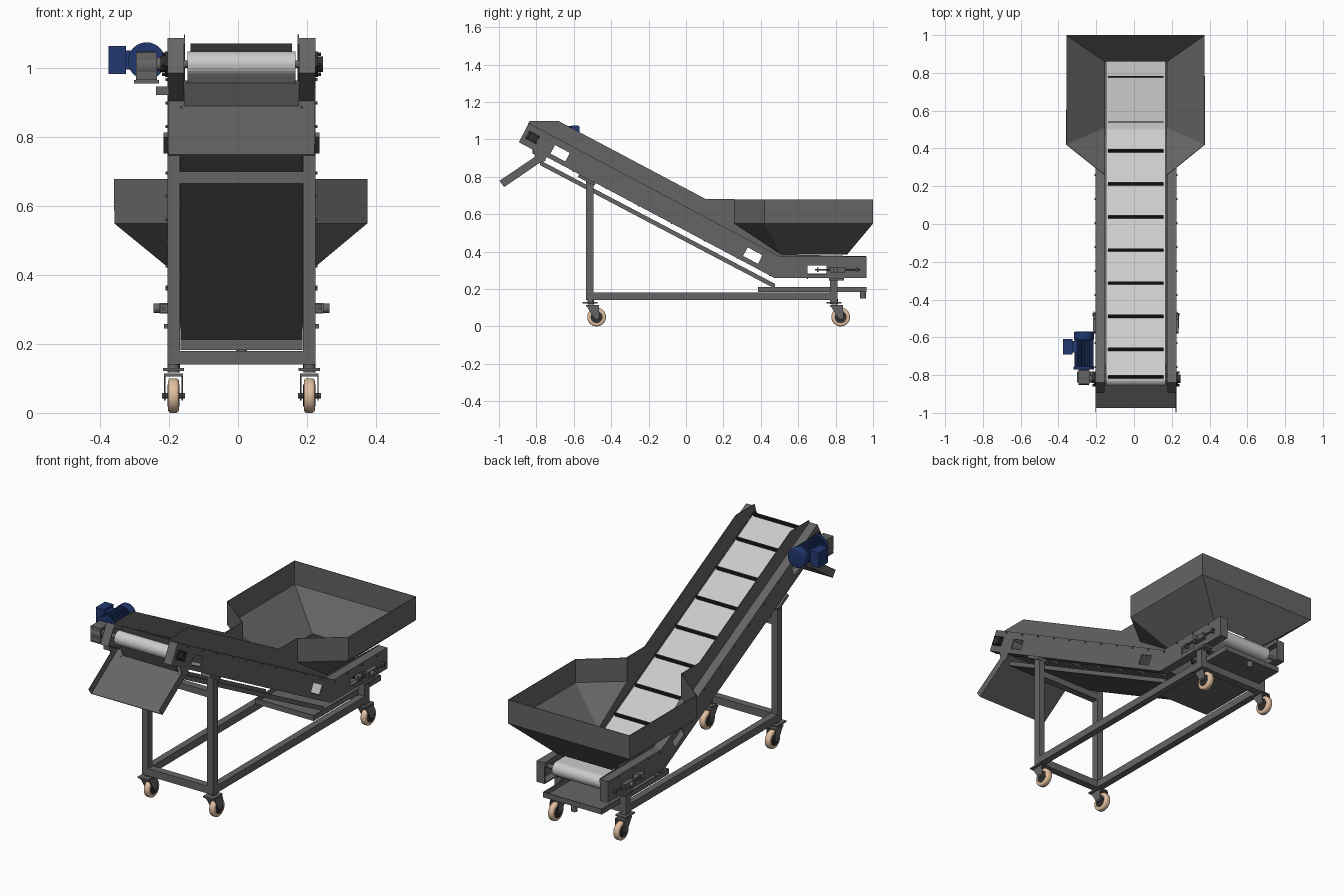
import bpy, bmesh
from math import sin, cos, tan, atan, pi, radians
from mathutils import Vector, Matrix

if "Cube" in bpy.data.objects:
    bpy.data.objects.remove(bpy.data.objects["Cube"])

CX = 0.01                        # conveyor centre line in x
A = atan(0.531)                  # incline angle
BEND = (0.49, 0.315)             # bend of the conveyor mid line (y, z)


def material(name, c):
    m = bpy.data.materials.new(name)
    m.diffuse_color = (*c, 1)
    m.use_nodes = True
    m.node_tree.nodes["Principled BSDF"].inputs["Base Color"].default_value = m.diffuse_color
    return m


STEEL = material("dark_steel", (0.13, 0.13, 0.13))
BELT = material("belt_light", (0.6, 0.6, 0.6))
DARK = material("dark_rubber", (0.03, 0.03, 0.03))
BLUE = material("motor_blue", (0.015, 0.04, 0.16))
TAN = material("tyre_tan", (0.75, 0.52, 0.35))


def finish(name, bm, mat=STEEL, smooth=False):
    bmesh.ops.recalc_face_normals(bm, faces=bm.faces)
    me = bpy.data.meshes.new(name)
    bm.to_mesh(me)
    bm.free()
    ob = bpy.data.objects.new(name, me)
    bpy.context.collection.objects.link(ob)
    me.materials.append(mat)
    if smooth:
        bpy.context.view_layer.objects.active = ob
        ob.select_set(True)
        bpy.ops.object.shade_smooth_by_angle(angle=radians(35))
        ob.select_set(False)
    return ob


def prism(name, pts, x0, x1, mat=STEEL):
    """Extrude a (y, z) outline from x0 to x1."""
    bm = bmesh.new()
    f = bm.faces.new([bm.verts.new((x0, y, z)) for y, z in pts])
    r = bmesh.ops.extrude_face_region(bm, geom=[f])
    bmesh.ops.translate(bm, vec=(x1 - x0, 0, 0),
                        verts=[v for v in r["geom"] if isinstance(v, bmesh.types.BMVert)])
    return finish(name, bm, mat)


def box(name, x, y, z, mat=STEEL):
    return prism(name, [(y[0], z[0]), (y[1], z[0]), (y[1], z[1]), (y[0], z[1])], x[0], x[1], mat)


def cyl(name, c, r, length, axis="X", mat=STEEL, segs=24, bevel=0):
    bm = bmesh.new()
    rot = {"X": Matrix.Rotation(pi / 2, 4, "Y"), "Y": Matrix.Rotation(pi / 2, 4, "X"), "Z": Matrix()}[axis]
    bmesh.ops.create_cone(bm, cap_ends=True, segments=segs, radius1=r, radius2=r, depth=length,
                          matrix=Matrix.Translation(c) @ rot)
    if bevel:
        rim = [e for e in bm.edges if any(len(f.verts) > 4 for f in e.link_faces)]
        bmesh.ops.bevel(bm, geom=rim, offset=bevel, segments=3, affect="EDGES", profile=0.5)
    return finish(name, bm, mat, True)


def sheet(name, verts, faces, t, mat=STEEL):
    bm = bmesh.new()
    vs = [bm.verts.new(v) for v in verts]
    for f in faces:
        bm.faces.new([vs[i] for i in f])
    ob = finish(name, bm, mat)
    m = ob.modifiers.new("thickness", "SOLIDIFY")
    m.thickness, m.offset = t, 0
    return ob


def at(y, off=0.0):
    """Point offset square to the conveyor mid line, at mid line position y."""
    if y > BEND[0]:
        return (y, BEND[1] + off)
    return (y + off * sin(A), BEND[1] + (BEND[0] - y) * tan(A) + off * cos(A))


def line(off, y0=-0.867, y1=0.965):
    return [at(y0, off), (BEND[0] + off * tan(A / 2), BEND[1] + off), at(y1, off)]


def strip(o0, o1, *ends):
    return line(o0, *ends) + line(o1, *ends)[::-1]


def tilted(y, off, length, height):
    """Rectangle aligned with the incline."""
    d = length / 2 * cos(A)
    return [at(y - d, off - height / 2), at(y + d, off - height / 2),
            at(y + d, off + height / 2), at(y - d, off + height / 2)]


# window cutters for the side channels
cutters = [prism("window_cutter", tilted(y, -0.006, 0.09, 0.052), -0.5, 0.5) for y in (-0.67, 0.36)]
cutters.append(box("window_cutter", (-0.5, 0.5), (0.65, 0.75), (0.28, 0.325)))
for c in cutters:
    c.hide_render = c.hide_viewport = True

HH = 0.0575
for s, side in ((-1, "left"), (1, "right")):
    X = lambda d: CX + s * d
    # side channel: web, flanges, end caps
    web = prism(side + "_channel_web", strip(-HH, HH), X(0.209), X(0.215))
    for c in cutters:
        m = web.modifiers.new("window", "BOOLEAN")
        m.object, m.solver = c, "EXACT"
    prism(side + "_channel_top_flange", strip(HH - 0.006, HH), X(0.167), X(0.209))
    prism(side + "_channel_bottom_flange", strip(-HH, -HH + 0.006), X(0.167), X(0.209))
    prism(side + "_head_cap", [at(-0.867, -HH), at(-0.862, -HH), at(-0.862, HH), at(-0.867, HH)], X(0.167), X(0.215))
    box(side + "_tail_cap", (X(0.167), X(0.215)), (0.96, 0.965), (0.2575, 0.3725))
    # upright guard plate that runs into the hopper
    prism(side + "_guard", line(0.038) + [(0.965, 0.375), (0.51, 0.385), (0.26, 0.55), (0.26, 0.68),
          (0.107, 0.68), (-0.68, 1.097), (-0.838, 1.097)], X(0.163), X(0.167))
    # bolts along the channel
    for i in range(14):
        y, z = at(-0.78 + i * 0.127, HH - 0.008)
        cyl(side + "_bolt", (X(0.216), y, z), 0.005, 0.008, segs=6)
    # head bearing and tail take-up
    y, z = at(-0.82)
    prism(side + "_head_bearing_plate", tilted(-0.82, 0, 0.065, 0.05), X(0.215), X(0.222), DARK)
    cyl(side + "_head_bearing", (X(0.225), y, z), 0.022, 0.022, mat=DARK)
    for a in (-0.025, 0.025):
        for o in (-0.018, 0.018):
            q = at(-0.82 + a, o)
            cyl(side + "_bearing_bolt", (X(0.225), *q), 0.006, 0.012, mat=DARK, segs=6)
    cyl(side + "_take_up_rod", (X(0.226), 0.81, 0.303), 0.005, 0.24, "Y", segs=10)
    box(side + "_take_up_block", (X(0.215), X(0.238)), (0.77, 0.85), (0.288, 0.318))
    cyl(side + "_take_up_boss", (X(0.235), 0.80, 0.303), 0.014, 0.04)
    for y in (0.70, 0.91):
        box(side + "_take_up_lug", (X(0.215), X(0.234)), (y, y + 0.008), (0.29, 0.316))
    # stand legs and lower rail
    prism(side + "_front_leg", [(-0.535, 0.14), (-0.495, 0.14), (-0.495, 0.776), (-0.535, 0.797)], X(0.178), X(0.215))
    box(side + "_rear_leg", (X(0.178), X(0.215)), (0.77, 0.81), (0.12, 0.265))
    box(side + "_leg_pad", (X(0.17), X(0.225)), (0.765, 0.845), (0.245, 0.258))
    box(side + "_lower_rail", (X(0.178), X(0.215)), (-0.495, 0.77), (0.14, 0.18))
    prism(side + "_leg_clamp", tilted(-0.5, -HH - 0.008, 0.1, 0.016), X(0.17), X(0.226))
    # casters
    for y, end in ((-0.515, "front"), (0.79, "rear")):
        n = side + "_" + end + "_caster_"
        x, w = X(0.197), y + 0.037
        box(n + "plate", (x - 0.031, x + 0.031), (y - 0.038, y + 0.042), (0.122, 0.13))
        cyl(n + "stem", (x, y + 0.005, 0.132), 0.017, 0.03, "Z")
        box(n + "fork_top", (x - 0.027, x + 0.027), (y - 0.02, w + 0.01), (0.106, 0.114))
        for d in (-0.025, 0.025):
            prism(n + "fork_side", [(y - 0.02, 0.114), (w + 0.012, 0.114), (w + 0.016, 0.045),
                  (w, 0.036), (w - 0.014, 0.045)], x + d - 0.002, x + d + 0.002)
        cyl(n + "tyre", (x, w, 0.05), 0.05, 0.032, mat=TAN, segs=32, bevel=0.009)
        cyl(n + "hub", (x, w, 0.05), 0.032, 0.036, mat=DARK)
        cyl(n + "axle", (x, w, 0.05), 0.008, 0.066, segs=8)

# stand cross bars
box("front_cross_bar", (-0.168, 0.188), (-0.535, -0.495), (0.14, 0.18))
box("upper_cross_bar", (-0.168, 0.188), (-0.535, -0.495), (0.665, 0.70))
box("rear_cross_bar", (-0.168, 0.188), (0.77, 0.81), (0.14, 0.18))

# belt loop around the two pulleys
R, TAIL, HEAD = 0.035, (0.88, 0.315), at(-0.82)
arc = lambda c, a0, n=12: [(c[0] + R * cos(a0 - pi * i / n), c[1] + R * sin(a0 - pi * i / n)) for i in range(n + 1)]
loop = arc(TAIL, pi / 2) + [line(-R)[1]] + arc(HEAD, 1.5 * pi - A) + [line(R)[1]]
n = len(loop)
belt = sheet("belt", [(x, *p) for x in (-0.147, 0.167) for p in loop],
             [(i, (i + 1) % n, n + (i + 1) % n, n + i) for i in range(n)], 0.005, BELT)
for name, c in (("head", HEAD), ("tail", TAIL)):
    cyl(name + "_pulley", (CX, *c), R - 0.003, 0.3)
    cyl(name + "_shaft", (CX, *c), 0.011, 0.46 if name == "head" else 0.42)

# cleats on the carrying and return sides
for i in range(10):
    for o, y in ((R, -0.84 + 0.175 * i), (-R, -0.75 + 0.175 * i)):
        if i == 9:
            y = 0.78
        if i < 9 and o > 0:
            y -= 0.02
        y = max(y, -0.83)
        h = 0.026 if o > 0 else -0.026
        prism("cleat", [at(y - 0.004, o), at(y + 0.004, o), at(y + 0.003, o + h), at(y - 0.003, o + h)],
              -0.137, 0.157, DARK)

# hopper: upright band over sloping panels, open towards the incline
L, Rr, li, ri = -0.357, 0.373, CX - 0.165, CX + 0.165
rim = [(li, 0.26), (L, 0.42), (L, 0.998), (Rr, 0.998), (Rr, 0.42), (ri, 0.26)]
hv = [(x, y, z) for z in (0.678, 0.55) for x, y in rim]
hv += [(li, 0.51, 0.385), (li, 0.86, 0.385), (ri, 0.86, 0.385), (ri, 0.51, 0.385)]
sheet("hopper", hv, [(i, i + 1, i + 7, i + 6) for i in range(5)] +
      [(6, 7, 12), (7, 8, 13, 12), (8, 9, 14, 13), (9, 10, 15, 14), (10, 11, 15)], 0.004)

# drip tray under the incline and collecting pan with drain
slope = lambda d: [(-0.78, 0.862 + d), (0.475, 0.202 + d)]
prism("incline_tray", slope(0) + slope(0.006)[::-1], -0.167, 0.187)
for x in (-0.167, 0.183):
    prism("incline_tray_lip", slope(0) + slope(0.026)[::-1], x, x + 0.004)
    box("pan_side_lip", (x, x + 0.004), (0.385, 0.965), (0.185, 0.212))
box("pan_floor", (-0.167, 0.187), (0.385, 0.965), (0.183, 0.188))
for y in (0.385, 0.961):
    box("pan_end_lip", (-0.167, 0.187), (y, y + 0.004), (0.185, 0.212))
cyl("pan_drain", (CX, 0.947, 0.167), 0.016, 0.036, "Z")

# discharge chute with raised sides
chute = lambda d: [(-0.745 - d * 0.55, 0.90 + d * 0.8), (-0.972 - d * 0.6, 0.745 + d * 0.8)]
prism("chute", chute(0) + chute(0.005)[::-1], -0.205, 0.225)
for x in (-0.205, 0.221):
    prism("chute_side", chute(0) + chute(0.042)[::-1], x, x + 0.004)
    prism("chute_bracket", [(-0.82, 0.96), (-0.75, 0.92), (-0.75, 0.885), (-0.80, 0.87)], x, x + 0.004)
prism("head_deflector", [(-0.80, 0.963), (-0.77, 0.89), (-0.764, 0.89), (-0.794, 0.963)], -0.157, 0.177)

# gear motor
mx, mz = -0.265, 1.02
cyl("gearbox", (mx, -0.81, 1.005), 0.042, 0.055, segs=16)
box("gearbox_body", (mx - 0.03, mx + 0.03), (-0.848, -0.772), (0.965, 1.045))
box("gearbox_foot", (mx - 0.036, mx + 0.036), (-0.84, -0.78), (0.955, 0.965))
cyl("gearbox_output", (-0.222, *HEAD), 0.02, 0.04)
box("torque_arm", (-0.237, -0.2), (-0.82, -0.78), (0.922, 0.946))
cyl("motor_flange", (mx, -0.763, mz), 0.054, 0.016, "Y", BLUE, 32)
cyl("motor_fan_cover", (mx, -0.592, mz), 0.053, 0.044, "Y", BLUE, 32, 0.006)
bm = bmesh.new()
ring = []
for i in range(80):
    r, a = (0.051 if i % 4 < 2 else 0.044), 2 * pi * i / 80
    ring.append(bm.verts.new((mx + r * cos(a), -0.756, mz + r * sin(a))))
ext = bmesh.ops.extrude_face_region(bm, geom=[bm.faces.new(ring)])
bmesh.ops.translate(bm, vec=(0, 0.145, 0), verts=[v for v in ext["geom"] if isinstance(v, bmesh.types.BMVert)])
finish("motor_finned_body", bm, BLUE)
box("motor_terminal_box", (-0.375, -0.325), (-0.69, -0.61), (0.982, 1.064), BLUE)
box("motor_terminal_neck", (-0.327, -0.305), (-0.68, -0.62), (0.995, 1.05), BLUE)
